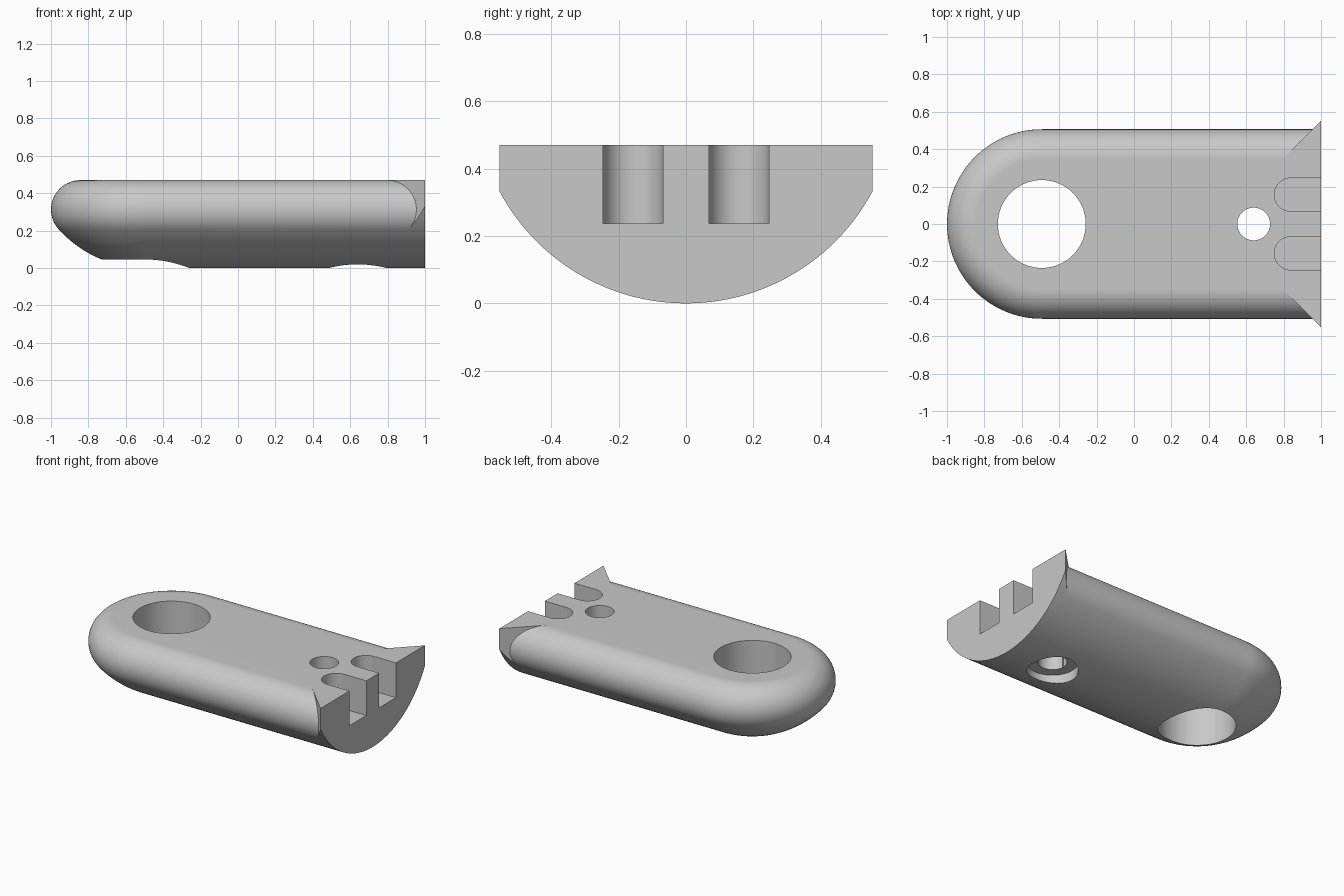
import bpy, bmesh
from math import pi, cos, sin, sqrt, asin, atan2

default = bpy.data.objects.get("Cube")
if default:
    bpy.data.objects.remove(default)

# Main dimensions
TOP = 0.47        # height of the flat top
BELLY = 0.627     # radius of the rounded underside
FILLET = 0.157    # radius of the upper edge rounding
AXIS = -0.493     # centre of the round end and of the large hole
FLARE = 0.553     # half width of the flared end
FILLET_Z = TOP - FILLET
FILLET_Y = sqrt((BELLY - FILLET) ** 2 - (BELLY - FILLET_Z) ** 2)
TANGENT = atan2(FILLET_Z - BELLY, FILLET_Y)   # where fillet meets belly

grey = bpy.data.materials.new("plain_grey")
grey.use_nodes = True
colour = (0.58, 0.58, 0.58, 1)
grey.diffuse_color = colour
grey.node_tree.nodes["Principled BSDF"].inputs["Base Color"].default_value = colour


def arc(cx, cy, r, start, end, steps):
    return [(cx + r * cos(start + (end - start) * i / steps),
             cy + r * sin(start + (end - start) * i / steps))
            for i in range(steps + 1)]


def finish(name, bm):
    bmesh.ops.recalc_face_normals(bm, faces=bm.faces[:])
    mesh = bpy.data.meshes.new(name)
    bm.to_mesh(mesh)
    bm.free()
    mesh.materials.append(grey)
    obj = bpy.data.objects.new(name, mesh)
    bpy.context.scene.collection.objects.link(obj)
    return obj


def loft(name, near, far):
    """Closed solid between two matching outlines."""
    bm = bmesh.new()
    a = [bm.verts.new(p) for p in near]
    b = [bm.verts.new(p) for p in far]
    bm.faces.new(a)
    bm.faces.new(b)
    for i in range(len(a)):
        j = (i + 1) % len(a)
        bm.faces.new((a[i], a[j], b[j], b[i]))
    return finish(name, bm)


def prism(name, outline, z0, z1):
    return loft(name, [(x, y, z0) for x, y in outline],
                [(x, y, z1) for x, y in outline])


def drill(name, x, r, z0, z1):
    return prism(name, arc(x, 0, r, 0, 2 * pi, 64)[:-1], z0, z1)


# Body: half profile swept along one side, around the round end and back
profile = arc(0, BELLY, BELLY, -pi / 2, TANGENT, 20)
profile += arc(FILLET_Y, FILLET_Z, FILLET, TANGENT, pi / 2, 20)[1:]
profile[0] = (0, 0)
profile.append((0, TOP))
turns = 64
stations = [[(1, r, z) for r, z in profile]]
for i in range(turns + 1):
    a = pi / 2 + pi * i / turns
    stations.append([(AXIS + r * cos(a), r * sin(a), z) for r, z in profile])
stations.append([(1, -r, z) for r, z in profile])

bm = bmesh.new()
rings = [[bm.verts.new(p) for p in s] for s in stations]
for s, t in zip(rings, rings[1:]):
    for i in range(len(profile) - 1):
        bm.faces.new((s[i], s[i + 1], t[i + 1], t[i]))
bmesh.ops.remove_doubles(bm, verts=bm.verts[:], dist=1e-5)
bmesh.ops.holes_fill(bm, edges=[e for e in bm.edges if e.is_boundary], sides=0)
body = finish("body", bm)

# Holes and end slots
cutters = [
    drill("large_hole", AXIS, 0.235, -0.5, 1),
    drill("small_hole", 0.64, 0.0875, -0.5, 1),
    drill("counterbore", 0.64, 0.155, -0.5, 0.065),
]
for side in (1, -1):
    y, r = side * 0.157, 0.089
    outline = arc(0.839, y, r, pi / 2, 3 * pi / 2, 32)
    outline += [(1.2, y - r), (1.2, y + r)]
    cutters.append(prism("end_slot", outline, 0.237, 1))

# Flares: corner pieces with a 45 degree back plane
rim = asin(-sqrt(BELLY ** 2 - FLARE ** 2) / BELLY)
section = [(0.3, TOP), (FLARE, TOP)]
section += arc(0, BELLY, BELLY, rim, TANGENT, 6) + [(0.3, 0.3)]
flares = []
for side in (1, -1):
    flares.append(loft("flare", [(1, side * y, z) for y, z in section],
                       [(1 - FLARE + y, side * y, z) for y, z in section]))

# Combine the parts
bpy.context.view_layer.objects.active = body
for tools, operation in ((cutters, 'DIFFERENCE'), (flares, 'UNION')):
    for tool in tools:
        tool.hide_render = True
        mod = body.modifiers.new(tool.name, 'BOOLEAN')
        mod.operation = operation
        mod.solver = 'EXACT'
        mod.object = tool
        bpy.ops.object.modifier_apply(modifier=mod.name)
        bpy.data.objects.remove(tool)

# Smooth curves, crisp cuts, flat top
for obj in bpy.context.selected_objects:
    obj.select_set(False)
body.select_set(True)
bpy.ops.object.shade_smooth_by_angle(angle=pi / 7)
weighted = body.modifiers.new("flat_top_normals", 'WEIGHTED_NORMAL')
weighted.keep_sharp = True
